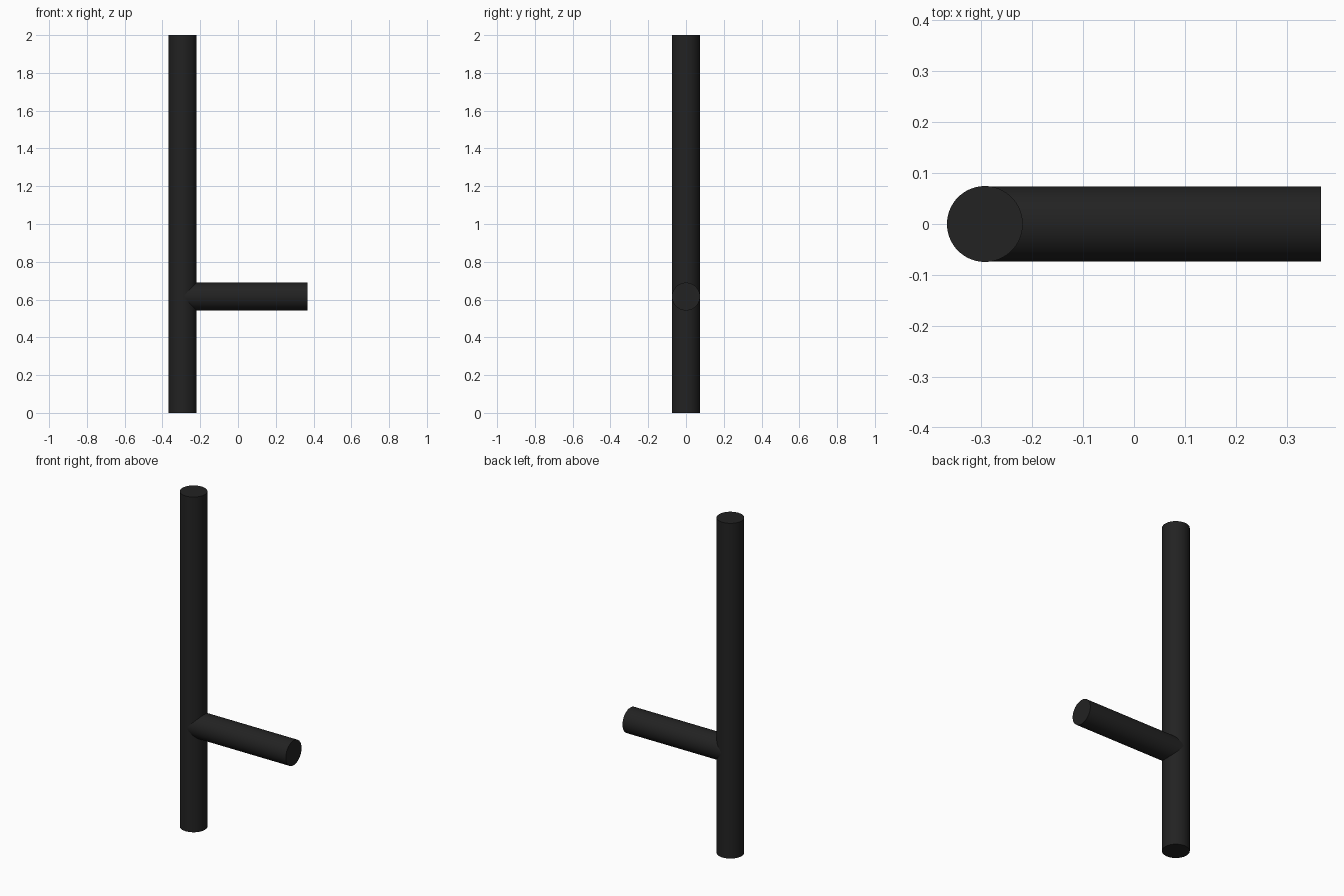
import bpy, math

if "Cube" in bpy.data.objects:
    bpy.data.objects.remove(bpy.data.objects["Cube"])

mat = bpy.data.materials.new("black_finish")
mat.diffuse_color = (0.016, 0.016, 0.016, 1)
mat.use_nodes = True
mat.node_tree.nodes["Principled BSDF"].inputs["Base Color"].default_value = mat.diffuse_color


def rod(name, radius, length, location, rotation=(0, 0, 0)):
    bpy.ops.mesh.primitive_cylinder_add(vertices=64, radius=radius, depth=length,
                                        location=location, rotation=rotation)
    obj = bpy.context.object
    obj.name = name
    obj.data.materials.append(mat)
    bpy.ops.object.shade_smooth_by_angle(angle=math.radians(30))
    return obj


SHAFT_X, SHAFT_R = -0.293, 0.0745
HANDLE_END = 0.3675

# Long upright shaft
rod("shaft", SHAFT_R, 2.0, (SHAFT_X, 0, 1.0))

# Side handle, starting inside the shaft and pointing right
rod("side_handle", 0.074, HANDLE_END - SHAFT_X,
    ((SHAFT_X + HANDLE_END) / 2, 0, 0.616), (0, math.pi / 2, 0))
